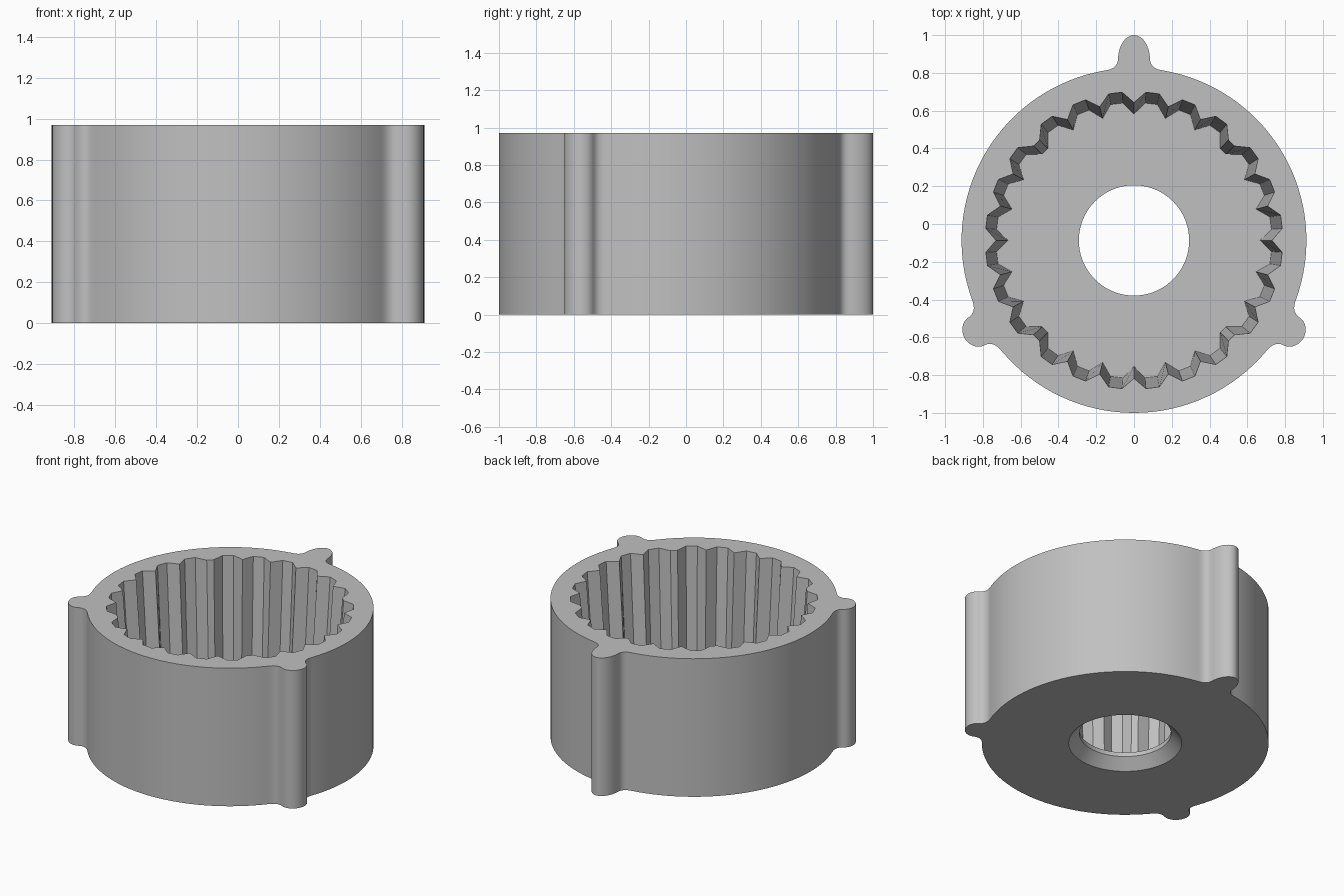
import bpy, bmesh
from math import sin, cos, pi, radians, sqrt, asin, degrees
from mathutils import Matrix, Vector

cube = bpy.data.objects.get("Cube")
if cube:
    bpy.data.objects.remove(cube, do_unlink=True)

CY, HEIGHT, FLOOR, R = -0.087, 0.97, 0.10, 0.913


def polar(r, deg):
    return Vector((r * cos(radians(deg)), r * sin(radians(deg))))


def circle(r, n=96):
    return [polar(r, 360 * i / n) for i in range(n)]


def lug(angle, mid, length, width, foot):
    """Rounded lug with filleted feet, pointing outwards at the given angle."""
    half = [Vector((mid + length * cos(t), width * sin(t)))
            for t in (pi / 2 * i / 10 for i in range(11))]
    a, b = half[-1], Vector((0.908, width + 0.005))
    c = Vector((sqrt(R * R - foot * foot), foot))
    half += [a * (1 - t) ** 2 + b * 2 * t * (1 - t) + c * t * t
             for t in (i / 7 for i in range(1, 8))]
    pts = [Vector((p.x, -p.y)) for p in reversed(half[1:])] + half
    turn = Matrix.Rotation(radians(angle), 2)
    return [turn @ p for p in pts]


def outline():
    """Outer wall: three lugs joined by arcs."""
    lugs = [(90, 0.955, 0.132, 0.085, 0.15),
            (210, 0.96, 0.075, 0.085, 0.16),
            (330, 0.96, 0.075, 0.085, 0.16)]
    pts = []
    for i, spec in enumerate(lugs):
        after = lugs[(i + 1) % 3]
        pts += lug(*spec)
        start = spec[0] + degrees(asin(spec[4] / R))
        end = spec[0] + 120 - degrees(asin(after[4] / R))
        pts += [polar(R, start + (end - start) * k / 32) for k in range(1, 32)]
    return pts


def teeth(root, tip):
    """Pointed teeth with flat roots, mirrored about each diagonal."""
    pitch, flat = 14.4, 2.6
    eighth = [(0, tip)]
    for k in range(3):
        c = pitch * (k + 0.5)
        eighth += [(c - flat, root), (c + flat, root), (pitch * (k + 1), tip)]
    quarter = eighth + [(90 - a, r) for a, r in reversed(eighth[1:])]
    return [polar(r, a + 90 * q) for q in range(4) for a, r in quarter]


bm = bmesh.new()


def ring(points, z):
    vs = [bm.verts.new((p.x, p.y + CY, z)) for p in points]
    return [bm.edges.new((v, vs[(i + 1) % len(vs)])) for i, v in enumerate(vs)], vs


def wall(a, b):
    n = len(a[1])
    for i in range(n):
        j = (i + 1) % n
        bm.faces.new((a[1][i], a[1][j], b[1][j], b[1][i]))


def cap(a, b):
    bmesh.ops.triangle_fill(bm, edges=a[0] + b[0], use_beauty=True)


# Loops of the cup from outside to inside
outer_low, outer_high = ring(outline(), 0), ring(outline(), HEIGHT)
teeth_high = ring(teeth(0.787, 0.73), HEIGHT)
teeth_low = ring(teeth(0.73, 0.667), FLOOR)
hole_high, hole_mid = ring(circle(0.292), FLOOR), ring(circle(0.292), 0.07)
hole_low = ring(circle(0.36), 0)

# Walls, rim, floor and underside
wall(outer_low, outer_high)
wall(teeth_high, teeth_low)
wall(hole_high, hole_mid)
wall(hole_mid, hole_low)
cap(outer_high, teeth_high)
cap(teeth_low, hole_high)
cap(outer_low, hole_low)
bmesh.ops.recalc_face_normals(bm, faces=bm.faces[:])

mesh = bpy.data.meshes.new("toothed_cup")
bm.to_mesh(mesh)
bm.free()
cup = bpy.data.objects.new("toothed_cup", mesh)
bpy.context.collection.objects.link(cup)

# Plain grey colour
grey = bpy.data.materials.new("grey")
grey.use_nodes = True
colour = (0.53, 0.53, 0.53, 1)
grey.diffuse_color = colour
grey.node_tree.nodes["Principled BSDF"].inputs["Base Color"].default_value = colour
mesh.materials.append(grey)

bpy.ops.object.select_all(action="DESELECT")
cup.select_set(True)
bpy.context.view_layer.objects.active = cup
bpy.ops.object.shade_smooth_by_angle(angle=radians(25))
